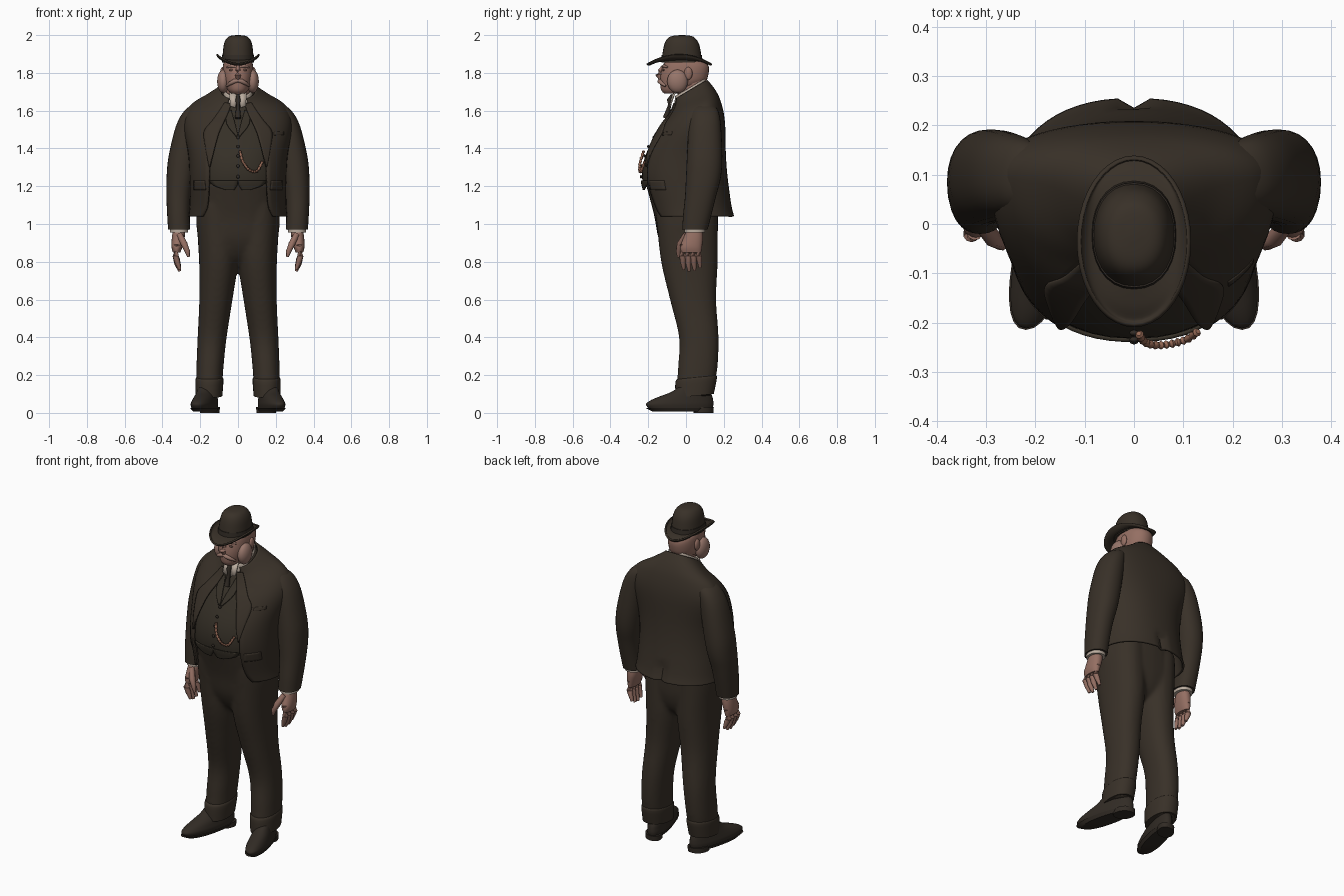
import bpy, bmesh
from math import sin, cos, pi, copysign, asin
from mathutils import Vector

if "Cube" in bpy.data.objects:
    bpy.data.objects.remove(bpy.data.objects["Cube"])


def material(name, r, g, b):
    m = bpy.data.materials.new(name)
    m.use_nodes = True
    m.diffuse_color = (r, g, b, 1)
    bsdf = m.node_tree.nodes["Principled BSDF"]
    bsdf.inputs["Base Color"].default_value = (r, g, b, 1)
    bsdf.inputs["Roughness"].default_value = 0.8
    return m


CLOTH = material("dark brown cloth", .040, .030, .021)
VEST = material("dark olive cloth", .036, .029, .020)
LEATHER = material("dark leather", .031, .024, .018)
SKIN = material("ruddy skin", .30, .16, .125)
HAIR = material("pinkish grey whiskers", .31, .18, .145)
SHADE = material("brown eye shadow", .15, .085, .065)
SHIRT = material("off white linen", .50, .42, .35)
CHAIN = material("copper chain", .30, .14, .09)


def grid(name, rings, mat, closed=True, caps=True, thick=0, mirror=False):
    """Skin a list of point rings (or strips) into one smooth object."""
    bm = bmesh.new()
    rows = [[bm.verts.new(p) for p in r] for r in rings]
    n = len(rows[0])
    for a, b in zip(rows, rows[1:]):
        for i in range(n if closed else n - 1):
            j = (i + 1) % n
            bm.faces.new((a[i], a[j], b[j], b[i]))
    if closed and caps:
        bm.faces.new(rows[0])
        bm.faces.new(rows[-1])
    bmesh.ops.recalc_face_normals(bm, faces=bm.faces)
    me = bpy.data.meshes.new(name)
    bm.to_mesh(me)
    bm.free()
    me.materials.append(mat)
    me.shade_smooth()
    me.set_sharp_from_angle(angle=0.8)
    ob = bpy.data.objects.new(name, me)
    bpy.context.collection.objects.link(ob)
    if thick:
        mod = ob.modifiers.new("thickness", 'SOLIDIFY')
        mod.thickness, mod.offset = thick, 0
    if mirror:
        ob.modifiers.new("mirror", 'MIRROR').use_mirror_merge = False
    return ob


def smooth(rows, k=4):
    """Catmull-Rom resampling of profile rows."""
    out = []
    for i in range(len(rows) - 1):
        p0, p1, p2 = rows[max(i - 1, 0)], rows[i], rows[i + 1]
        p3 = rows[min(i + 2, len(rows) - 1)]
        for s in range(k):
            t = s / k
            out.append([b + t * (c - a + t * (2 * a - 5 * b + 4 * c - d + t * (3 * (b - c) + d - a))) / 2
                        for a, b, c, d in zip(p0, p1, p2, p3)])
    return out + [list(rows[-1])]


def ring(row, n=28, p=2.2, gap=0):
    """Rounded section: z, centre x, half width, front y, back y, tilt, widest y."""
    z, cx, rx, yf, yb = row[:5]
    tilt = row[5] if len(row) > 5 else 0
    cy = row[6] if len(row) > 6 else (yf + yb) / 2
    a0 = asin(min(gap / rx, 1) ** (p / 2))
    pts = []
    for i in range(n):
        a = a0 + (2 * pi - 2 * a0) * i / (n - 1 if gap else n)
        s, c = sin(a), cos(a)
        y = cy + ((yf if c > 0 else yb) - cy) * abs(c) ** (2 / p)
        pts.append((cx + rx * copysign(abs(s) ** (2 / p), s), y, z + tilt * (y - cy)))
    return pts


def loft(name, rows, mat, p=2.2, **kw):
    return grid(name, [ring(r, p=p) for r in smooth(rows)], mat, **kw)


def tube(name, points, radii, mat, mirror=False, n=10):
    pts = [Vector(p) for p in points]
    rings = []
    for i, (c, r) in enumerate(zip(pts, radii)):
        d = pts[min(i + 1, len(pts) - 1)] - pts[max(i - 1, 0)]
        q = d.to_track_quat('Z', 'Y')
        rings.append([c + q @ Vector((r * cos(2 * pi * k / n), r * sin(2 * pi * k / n), 0)) for k in range(n)])
    return grid(name, rings, mat, mirror=mirror)


def ball(name, centre, size, mat, mirror=False):
    x, y, z = centre
    a, b, c = size
    rows = [(z - c * cos(t), x, a * sin(t), y - b * sin(t), y + b * sin(t))
            for t in [.1 + (pi - .2) * i / 10 for i in range(11)]]
    return grid(name, [ring(r, 18, 2) for r in rows], mat, mirror=mirror)


# Torso profile shared by jacket, waistcoat and lapels; last value is the front opening
TORSO = smooth([
    (1.04, 0, .255, -.18, .25, 0, .03, .185), (1.10, 0, .25, -.2, .235, 0, .02, .16),
    (1.24, 0, .25, -.238, .215, 0, 0, .152), (1.37, 0, .258, -.218, .205, 0, .02, .148),
    (1.53, 0, .285, -.14, .2, .1, .09, .13), (1.62, 0, .25, -.085, .18, .25, .09, .09),
    (1.675, 0, .16, -.06, .15, .4, .07, .06), (1.71, 0, .09, -.055, .11, .6, .03, .045)], 5)


def front(x, z, grow):
    """Point on the front of the torso, pushed out by grow."""
    for a, b in zip(TORSO, TORSO[1:]):
        if z <= b[0]:
            break
    t = (z - a[0]) / (b[0] - a[0])
    rx, yf, tilt, cy = [a[i] + t * (b[i] - a[i]) for i in (2, 3, 5, 6)]
    y = cy - (cy - yf) * max(0, 1 - abs(x / rx) ** 2.3) ** (1 / 2.3)
    return (x, y - grow, z + tilt * (y - cy))


def patch(name, rows, mat, grow, mirror=True):
    strips = [[front(x0 + (x1 - x0) * i / 6, z, grow) for i in range(7)] for z, x0, x1 in smooth(rows)]
    return grid(name, strips, mat, closed=False, thick=.008, mirror=mirror)


# Jacket with open front and a vent at the back hem
shell = [ring(r, 49, 2.3, r[7]) for r in TORSO]
for row in shell:
    if row[0][2] < 1.15:
        x, y, z = row[24]
        row[24] = (x, y - .02, z)
grid("jacket", shell, CLOTH, closed=False, thick=.012)
loft("jacket_collar", [(1.68, 0, .105, -.035, .135, .5), (1.705, 0, .088, -.045, .112, .6),
                       (1.715, 0, .082, -.04, .108, .6)], CLOTH, caps=False)
patch("lapels", [(1.30, .148, .152), (1.40, .125, .17), (1.50, .10, .18),
                 (1.57, .075, .14), (1.64, .05, .10), (1.69, .035, .07)], CLOTH, .010)
patch("pocket_flaps", [(1.23, .175, .232), (1.18, .17, .232)], CLOTH, .008)
patch("breast_pocket", [(1.50, .19, .24), (1.48, .19, .24)], CLOTH, .006, mirror=False)

# Waistcoat, its points, lapels and buttons
inner = [(r[0], 0, r[2] - .014, r[3] + .006, r[4] - .016, r[5], r[6]) for r in TORSO if r[0] > 1.185]
grid("waistcoat", [ring(r, 40, 2.3) for r in inner], VEST)
patch("waistcoat_points", [(1.23, .001, .15), (1.205, .004, .13), (1.18, .02, .06)], VEST, -.001)
patch("waistcoat_lapels", [(1.48, .0, .012), (1.56, .015, .06), (1.65, .035, .06)], VEST, .002)
for i in range(5):
    ball("waistcoat_button", front(0, 1.25 + .055 * i, 0), (.009, .006, .009), LEATHER)

# Watch chain hanging in a swag
swag = smooth([(.01, 1.39), (.025, 1.33), (.06, 1.285), (.10, 1.28), (.13, 1.33)], 7)
tube("watch_chain", [front(x, z, .012) for x, z in swag],
     [.009 if i % 2 else .005 for i in range(len(swag))], CHAIN, n=8)

# Sleeves, shirt cuffs and hands
loft("sleeves", [(1.635, .195, .04, .05, .14), (1.60, .228, .055, .03, .17),
                 (1.52, .258, .07, .015, .185), (1.36, .29, .077, .005, .192),
                 (1.25, .305, .073, 0, .185), (1.15, .314, .065, -.005, .16),
                 (1.05, .315, .06, -.015, .135), (.972, .312, .058, -.02, .115)],
     CLOTH, mirror=True)
loft("shirt_cuffs", [(1.0, .312, .05, -.01, .105), (.955, .312, .048, -.008, .10)], SHIRT, mirror=True)
loft("palms", [(.985, .312, .03, .01, .085), (.93, .316, .034, -.012, .09),
               (.88, .323, .029, -.03, .085), (.85, .325, .02, -.025, .08)], SKIN, mirror=True)
for i in range(4):
    y = -.016 + .029 * i
    drop = (.01, 0, .004, .02)[i]
    tube("finger", [(.323, y, .89), (.33, y - .004, .83), (.322, y, .79 + drop), (.308, y + .004, .75 + drop)],
         [.017, .017, .015, .008], SKIN, mirror=True)
tube("thumb", [(.31, 0, .945), (.285, -.03, .895), (.268, -.04, .855), (.262, -.04, .825)],
     [.016, .018, .014, .007], SKIN, mirror=True)

# Trousers: seat and leg fused into one skin, then the turn-ups
seat = loft("trouser_seat", [(1.22, 0, .215, -.215, .18), (1.05, 0, .222, -.17, .17),
                             (.92, 0, .208, -.145, .166), (.83, 0, .14, -.10, .14),
                             (.775, 0, .05, -.04, .09)], CLOTH, p=2.4)
trousers = loft("trousers", [(1.10, .11, .105, -.165, .168), (1.0, .108, .11, -.155, .168),
                             (.8, .103, .103, -.132, .168), (.6, .117, .088, -.085, .16),
                             (.4, .137, .077, -.037, .173), (.25, .148, .072, -.042, .168),
                             (.15, .152, .069, -.047, .152), (.09, .154, .065, -.042, .14)], CLOTH)
for ob in (seat, trousers):
    ob.select_set(True)
bpy.context.view_layer.objects.active = trousers
bpy.ops.object.join()
trousers.modifiers.new("mirror", 'MIRROR').use_mirror_merge = False
fuse = trousers.modifiers.new("fuse", 'REMESH')
fuse.mode, fuse.voxel_size, fuse.use_smooth_shade = 'VOXEL', .011, True
relax = trousers.modifiers.new("relax", 'SMOOTH')
relax.iterations = 8
loft("trouser_turn_ups", [(.19, .151, .066, -.042, .155, .1), (.175, .151, .074, -.056, .164, .1),
                          (.09, .154, .071, -.056, .147, .1)], CLOTH, mirror=True)

# Shoes, splayed outward by a shear
uppers = [(.02, .147, .055, -.195, .14), (.045, .147, .058, -.212, .145), (.065, .147, .055, -.19, .144),
          (.085, .147, .051, -.145, .14), (.11, .149, .045, -.08, .13), (.14, .15, .042, -.035, .12)]
soles = [(.008, .147, .05, -.18, .13), (.026, .147, .061, -.215, .145)]
heels = [(0, .147, .05, .04, .145), (.03, .147, .05, .04, .147)]
for name, rows in (("shoe_uppers", uppers), ("shoe_soles", soles), ("shoe_heels", heels)):
    ob = loft(name, rows, LEATHER, mirror=True)
    for v in ob.data.vertices:
        v.co.x -= .23 * (v.co.y - .1)

# Neck, shirt collar and tie
loft("neck", [(1.62, 0, .06, -.04, .09), (1.70, 0, .062, -.045, .10), (1.79, 0, .066, -.04, .112)], SKIN)
loft("shirt_collar", [(1.67, 0, .078, -.06, .10, .5), (1.725, 0, .074, -.055, .105, .6)],
     SHIRT, caps=False, thick=.005)
grid("collar_wings", [[(.006, -.07, 1.685), (.045, -.056, 1.70)],
                      [(.013, -.088, 1.615), (.042, -.084, 1.625)]], SHIRT, closed=False, thick=.006, mirror=True)
tube("necktie", [(0, -.072, 1.685), (0, -.088, 1.655), (0, -.086, 1.63), (0, -.108, 1.56)],
     [.008, .014, .009, .016], LEATHER)

# Head and face
loft("head", [(1.69, 0, .035, -.115, -.03), (1.71, 0, .055, -.132, .03), (1.75, 0, .074, -.137, .10),
              (1.79, 0, .081, -.135, .118), (1.835, 0, .08, -.125, .12), (1.86, 0, .074, -.11, .095),
              (1.885, 0, .06, -.09, .06)], SKIN)
tube("nose", [(0, -.120, 1.835), (0, -.138, 1.81), (0, -.148, 1.79), (0, -.135, 1.772)],
     [.009, .013, .016, .012], SKIN)
ball("ears", (.083, .012, 1.797), (.012, .022, .034), SKIN, mirror=True)
ball("side_whiskers", (.078, -.045, 1.755), (.033, .055, .062), HAIR, mirror=True)
tube("moustache", [(0, -.138, 1.76), (.02, -.14, 1.756), (.042, -.128, 1.744), (.06, -.108, 1.73)],
     [.009, .012, .010, .005], HAIR, mirror=True)
tube("eyebrows", [(.013, -.122, 1.832), (.035, -.117, 1.837), (.058, -.098, 1.83)],
     [.005, .008, .005], HAIR, mirror=True)
ball("eyes", (.034, -.119, 1.815), (.014, .006, .006), SHADE, mirror=True)

# Bowler hat: domed crown, band and a brim curled up at the sides
loft("hat_crown", [(1.855, 0, .084, -.13, .085), (1.90, 0, .081, -.125, .08), (1.95, 0, .075, -.115, .07),
                   (1.98, 0, .062, -.10, .052), (1.995, 0, .042, -.075, .03), (2.0, 0, .01, -.03, -.01)], CLOTH)
loft("hat_band", [(1.862, 0, .087, -.133, .088), (1.895, 0, .084, -.129, .084)], LEATHER)
brim = []
for z, rx, yf, yb, lift in smooth([(1.868, .074, -.115, .072, 0), (1.856, .095, -.165, .108, .02),
                                   (1.843, .107, -.195, .128, .045), (1.850, .112, -.206, .135, .048)]):
    cy, ry = (yf + yb) / 2, (yb - yf) / 2
    brim.append([(rx * sin(a), cy - ry * cos(a), z + lift * sin(a) ** 2)
                 for a in [2 * pi * i / 40 for i in range(40)]])
grid("hat_brim", brim, CLOTH, caps=False, thick=.009)
